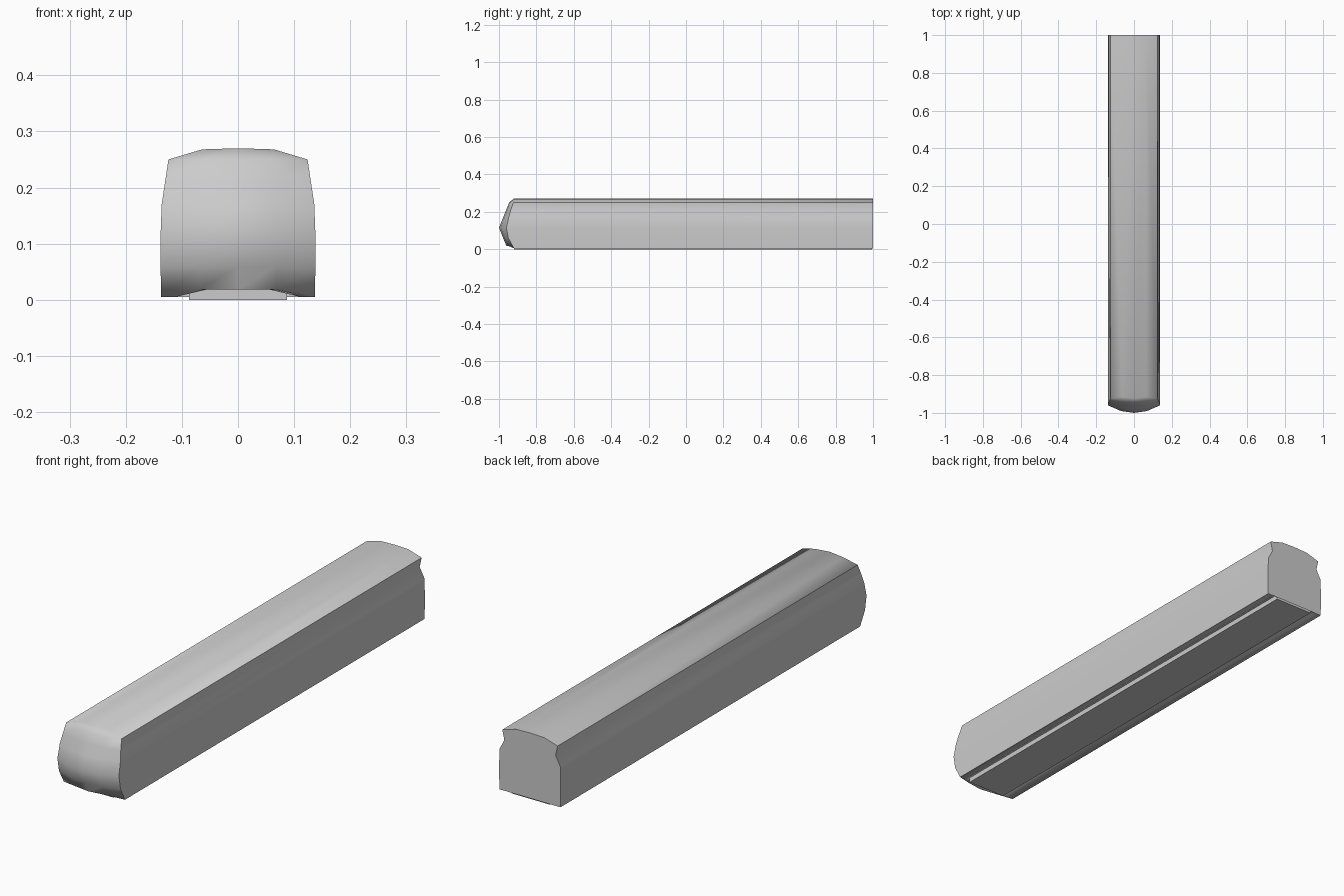
import bpy, bmesh, math

if "Cube" in bpy.data.objects:
    bpy.data.objects.remove(bpy.data.objects["Cube"])


def finish(name, bm, angle):
    bmesh.ops.recalc_face_normals(bm, faces=bm.faces)
    mesh = bpy.data.meshes.new(name)
    bm.to_mesh(mesh)
    bm.free()
    obj = bpy.data.objects.new(name, mesh)
    bpy.context.collection.objects.link(obj)
    bpy.ops.object.select_all(action='DESELECT')
    obj.select_set(True)
    bpy.context.view_layer.objects.active = obj
    bpy.ops.object.shade_smooth_by_angle(angle=math.radians(angle))
    return obj


# Carriage body: stacked rings, each
# (height, half width at front, half width at back, nose y at side, nose y at centre)
rows = [
    (0.020, 0.088, 0.088, -0.930, -0.945),
    (0.005, 0.112, 0.112, -0.920, -0.952),
    (0.005, 0.137, 0.137, -0.920, -0.960),
    (0.060, 0.138, 0.138, -0.950, -0.978),
    (0.115, 0.138, 0.138, -0.960, -1.000),
    (0.170, 0.136, 0.136, -0.948, -0.978),
    (0.210, 0.130, 0.115, -0.937, -0.962),  # window groove deepens to the back
    (0.250, 0.124, 0.124, -0.923, -0.946),
    (0.268, 0.064, 0.064, -0.915, -0.922),
]
bm = bmesh.new()
rings = []
for z, wf, wb, side, centre in rows:
    pts = [(-wb, 1, z)]
    for u in (-1, -0.5, 0, 0.5, 1):
        # keep the nose underside above the side skirts
        h = z if abs(u) == 1 else max(z, 0.018)
        pts.append((u * wf, centre + (side - centre) * u * u, h))
    pts.append((wb, 1, z))
    rings.append([bm.verts.new(p) for p in pts])
for a, b in zip(rings, rings[1:]):
    n = len(a)
    for i in range(n):
        j = (i + 1) % n
        bm.faces.new((a[i], a[j], b[j], b[i]))
bm.faces.new(rings[0])

# Slightly crowned roof
top = rings[-1]
ridge_front = top[3]
ridge_front.co.z = 0.27
ridge_back = bm.verts.new((0, 1, 0.27))
bm.faces.new((top[0], top[1], top[2], ridge_front, ridge_back))
bm.faces.new((ridge_back, ridge_front, top[4], top[5], top[6]))
bm.faces.new((top[0], ridge_back, top[6]))
finish("carriage_body", bm, 65)

# Underfloor box
bm = bmesh.new()
bmesh.ops.create_cube(bm, size=1)
for v in bm.verts:
    v.co.x *= 0.174
    v.co.y = 0.995 if v.co.y > 0 else -0.92
    v.co.z = 0.03 if v.co.z > 0 else 0.0
finish("underfloor_box", bm, 30)
